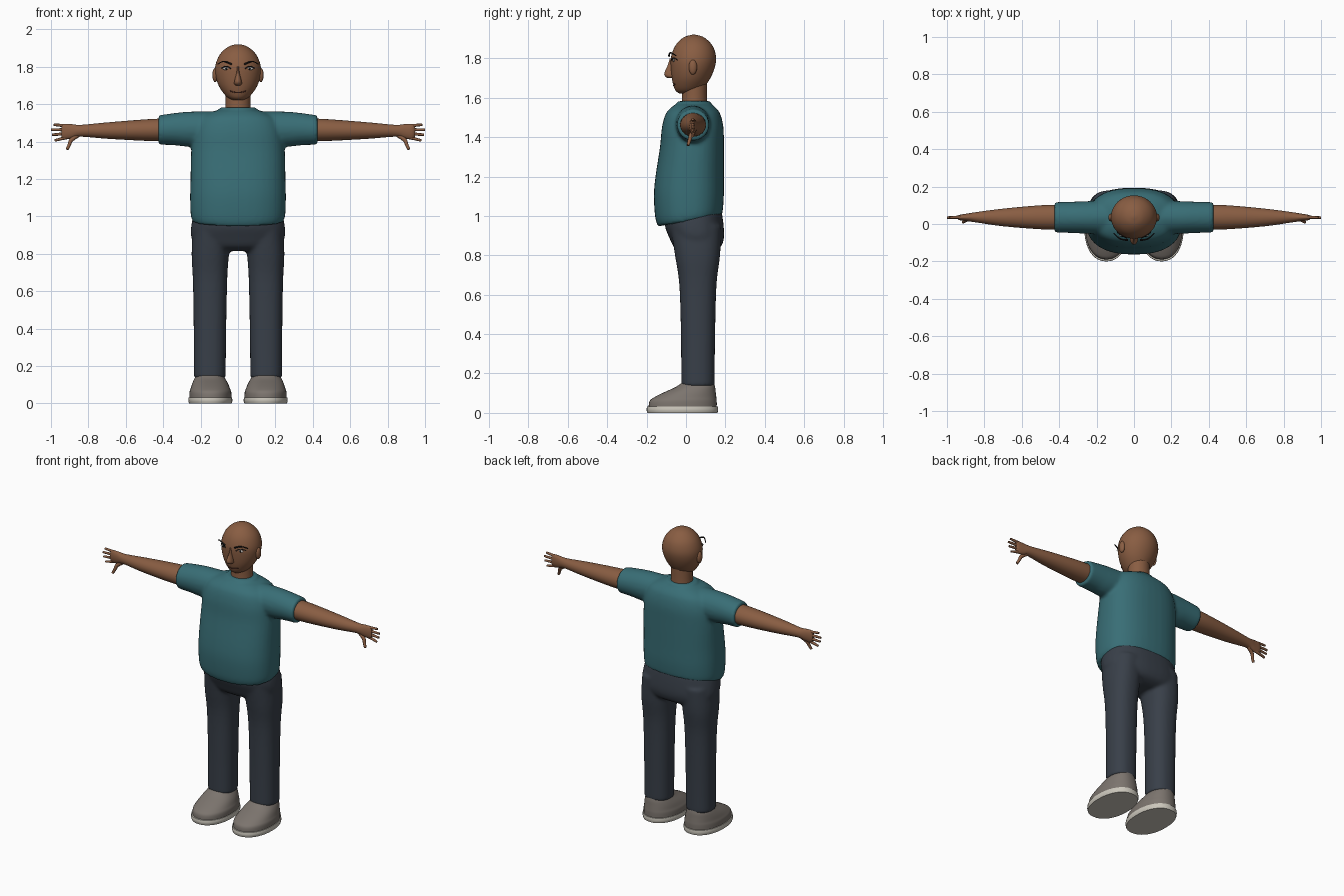
import bpy, bmesh, math
from mathutils import Vector
from mathutils.bvhtree import BVHTree

cube = bpy.data.objects.get("Cube")
if cube:
    bpy.data.objects.remove(cube, do_unlink=True)


def material(name, r, g, b):
    m = bpy.data.materials.new(name)
    m.use_nodes = True
    m.diffuse_color = (r, g, b, 1)
    bsdf = next(n for n in m.node_tree.nodes if n.type == 'BSDF_PRINCIPLED')
    bsdf.inputs["Base Color"].default_value = (r, g, b, 1)
    bsdf.inputs["Roughness"].default_value = 0.8
    return m


SKIN = material("brown skin", 0.25, 0.11, 0.055)
TEAL = material("teal cloth", 0.04, 0.155, 0.18)
SLATE = material("slate cloth", 0.04, 0.05, 0.066)
GREY = material("warm grey shoe", 0.2, 0.175, 0.155)
CREAM = material("cream sole", 0.6, 0.57, 0.5)
BLACK = material("black hair", 0.01, 0.009, 0.009)
WHITE = material("eye white", 0.65, 0.62, 0.58)
LIP = material("lip brown", 0.09, 0.03, 0.02)


def smooth_rings(rings, steps=4):
    """Catmull-Rom interpolation between cross-sections."""
    out = []
    for i in range(len(rings) - 1):
        p = [Vector(rings[min(max(k, 0), len(rings) - 1)]) for k in range(i - 1, i + 3)]
        for s in range(steps):
            t = s / steps
            out.append(0.5 * (2 * p[1] + (p[2] - p[0]) * t
                              + (2 * p[0] - 5 * p[1] + 4 * p[2] - p[3]) * t ** 2
                              + (3 * p[1] - p[0] - 3 * p[2] + p[3]) * t ** 3))
    return out + [Vector(rings[-1])]


def loft(bm, rings, axis='Z', power=2.0, n=40):
    """Rings are (position, u min, u max, v min, v max, tilt)."""
    loops = []
    for pos, u0, u1, v0, v1, tilt in smooth_rings([tuple(r) + (0,) * (6 - len(r)) for r in rings]):
        loop = []
        for k in range(n):
            a = math.tau * k / n
            c, s = math.cos(a), math.sin(a)
            c = math.copysign(abs(c) ** (2 / power), c)
            s = math.copysign(abs(s) ** (2 / power), s)
            u, v = (u0 + u1 + (u1 - u0) * c) / 2, (v0 + v1 + (v1 - v0) * s) / 2
            w = pos + tilt * s
            loop.append(bm.verts.new((u, v, w) if axis == 'Z' else (w, u, v)))
        loops.append(loop)
    for a, b in zip(loops, loops[1:]):
        for k in range(n):
            bm.faces.new((a[k], a[k - 1], b[k - 1], b[k]))
    bm.faces.new(loops[0])
    bm.faces.new(loops[-1])


def shade(ob):
    bpy.ops.object.select_all(action='DESELECT')
    ob.select_set(True)
    bpy.context.view_layer.objects.active = ob
    bpy.ops.object.shade_smooth_by_angle(angle=math.radians(45))


def finish(bm, name, mat, mirror=False, blend=0):
    bmesh.ops.recalc_face_normals(bm, faces=bm.faces[:])
    me = bpy.data.meshes.new(name)
    bm.to_mesh(me)
    bm.free()
    me.materials.append(mat)
    ob = bpy.data.objects.new(name, me)
    bpy.context.collection.objects.link(ob)
    shade(ob)
    if mirror:
        ob.modifiers.new("mirror", 'MIRROR').use_mirror_merge = False
    if blend:
        rm = ob.modifiers.new("fuse", 'REMESH')
        rm.mode, rm.voxel_size, rm.use_smooth_shade = 'VOXEL', 0.01, True
        sm = ob.modifiers.new("soften", 'SMOOTH')
        sm.factor, sm.iterations = 0.5, blend
    return ob


def part(name, mat, rings, axis='Z', power=2.0, mirror=False):
    bm = bmesh.new()
    loft(bm, rings, axis, power)
    return finish(bm, name, mat, mirror)


def ball(name, mat, centre, size, mirror=True):
    bm = bmesh.new()
    bmesh.ops.create_uvsphere(bm, u_segments=24, v_segments=14, radius=1)
    for v in bm.verts:
        v.co = Vector(centre) + v.co * Vector(size)
    return finish(bm, name, mat, mirror)


def tube(name, mat, points, radius, tip=1.0, mirror=True):
    cu = bpy.data.curves.new(name, 'CURVE')
    cu.dimensions, cu.bevel_depth, cu.bevel_resolution = '3D', radius, 2
    cu.use_fill_caps = True
    sp = cu.splines.new('NURBS')
    sp.points.add(len(points) - 1)
    for i, (q, p) in enumerate(zip(sp.points, points)):
        q.co = (*p, 1)
        q.radius = 1 + (tip - 1) * i / (len(points) - 1)
    sp.use_endpoint_u, sp.order_u = True, 3
    cu.materials.append(mat)
    ob = bpy.data.objects.new(name, cu)
    bpy.context.collection.objects.link(ob)
    bpy.ops.object.select_all(action='DESELECT')
    ob.select_set(True)
    bpy.context.view_layer.objects.active = ob
    bpy.ops.object.convert(target='MESH')
    ob = bpy.context.view_layer.objects.active
    shade(ob)
    if mirror:
        ob.modifiers.new("mirror", 'MIRROR').use_mirror_merge = False


def sym(z, r, y0, y1, tilt=0):
    return (z, -r, r, y0, y1, tilt)


# Shirt: torso, sleeves and collar fused together
bm = bmesh.new()
loft(bm, [sym(0.975, 0.243, -0.142, 0.182, 0.028), sym(1.01, 0.253, -0.156, 0.187, 0.02),
          sym(1.1, 0.256, -0.163, 0.192), sym(1.2, 0.254, -0.155, 0.192),
          sym(1.35, 0.25, -0.132, 0.192), sym(1.45, 0.24, -0.122, 0.19),
          sym(1.52, 0.21, -0.102, 0.173), sym(1.555, 0.15, -0.07, 0.145),
          sym(1.57, 0.1, -0.045, 0.125)], power=2.4)
for s in (-1, 1):
    loft(bm, [(s * 0.08, -0.06, 0.13, 1.38, 1.56), (s * 0.25, -0.052, 0.122, 1.372, 1.56),
              (s * 0.34, -0.048, 0.119, 1.38, 1.552), (s * 0.425, -0.045, 0.117, 1.383, 1.54)], 'X')
loft(bm, [sym(1.5, 0.1, -0.04, 0.125), sym(1.55, 0.1, -0.04, 0.125), sym(1.583, 0.096, -0.042, 0.125)])
finish(bm, "shirt", TEAL, blend=5)

# Trousers: hips and legs fused together
bm = bmesh.new()
loft(bm, [sym(1.01, 0.238, -0.11, 0.18, 0.02), sym(0.95, 0.25, -0.105, 0.19, 0.01),
          sym(0.89, 0.25, -0.085, 0.193), sym(0.84, 0.22, -0.06, 0.175),
          sym(0.815, 0.15, -0.02, 0.13)], power=2.4)
for s in (-1, 1):
    loft(bm, [(z, s * a, s * b, y0, y1) for z, a, b, y0, y1 in (
        (0.95, 0.03, 0.24, -0.08, 0.18), (0.8, 0.048, 0.248, -0.056, 0.173),
        (0.65, 0.058, 0.241, -0.034, 0.155), (0.4, 0.063, 0.237, -0.026, 0.148),
        (0.135, 0.066, 0.236, -0.024, 0.145))], power=2.3)
finish(bm, "trousers", SLATE, blend=7)

# Shoes and soles
part("shoes", GREY, [(0.025, 0.035, 0.26, -0.19, 0.156), (0.06, 0.036, 0.259, -0.185, 0.156),
                     (0.08, 0.043, 0.253, -0.16, 0.154), (0.105, 0.053, 0.245, -0.11, 0.151),
                     (0.13, 0.067, 0.234, -0.055, 0.148), (0.15, 0.08, 0.222, -0.025, 0.143)],
     power=2.2, mirror=True)
part("soles", CREAM, [(0, 0.034, 0.262, -0.196, 0.16), (0.015, 0.03, 0.266, -0.2, 0.163),
                      (0.032, 0.032, 0.264, -0.198, 0.162)], power=2.2, mirror=True)

# Arms, palms, fingers and thumbs
part("arms", SKIN, [(0.38, -0.03, 0.102, 1.402, 1.524), (0.5, -0.028, 0.1, 1.404, 1.518),
                    (0.7, -0.012, 0.082, 1.415, 1.502), (0.84, 0.008, 0.064, 1.426, 1.489),
                    (0.89, 0.015, 0.056, 1.416, 1.493), (0.93, 0.02, 0.05, 1.414, 1.494),
                    (0.945, 0.028, 0.042, 1.425, 1.485)], 'X', mirror=True)
fingers = (("index", 0.98, 1.424, 1.405), ("middle", 0.995, 1.443, 1.436),
           ("ring", 1.0, 1.463, 1.463), ("little", 0.985, 1.483, 1.49))
for label, tip_x, z0, z1 in fingers:
    tube(label + "_fingers", SKIN, [(0.9, 0.036, z0), (0.95, 0.037, (z0 + z1) / 2),
                                    (tip_x, 0.034, z1)], 0.0095, 0.7)
tube("thumbs", SKIN, [(0.855, 0.034, 1.435), (0.895, 0.025, 1.41), (0.9, 0.018, 1.385),
                      (0.914, 0.01, 1.358)], 0.013, 0.6)

# Head and neck
head = part("head", SKIN, [sym(1.622, 0.03, -0.035, 0.05), sym(1.635, 0.055, -0.052, 0.075),
                           sym(1.66, 0.079, -0.063, 0.098), sym(1.7, 0.104, -0.072, 0.124),
                           sym(1.75, 0.12, -0.077, 0.145), sym(1.8, 0.122, -0.077, 0.153),
                           sym(1.85, 0.106, -0.062, 0.142), sym(1.885, 0.08, -0.038, 0.118),
                           sym(1.91, 0.045, -0.005, 0.085), sym(1.92, 0.008, 0.032, 0.048)])
part("neck", SKIN, [sym(1.54, 0.07, -0.025, 0.11), sym(1.6, 0.066, -0.02, 0.106),
                    sym(1.69, 0.066, -0.02, 0.106)])
ball("ears", SKIN, (0.122, 0.035, 1.755), (0.015, 0.021, 0.038))
part("nose", SKIN, [sym(1.8, 0.006, -0.082, -0.05), sym(1.765, 0.009, -0.093, -0.05),
                    sym(1.725, 0.019, -0.11, -0.05), sym(1.708, 0.02, -0.105, -0.05),
                    sym(1.699, 0.01, -0.092, -0.05)])

# Facial details placed on the head surface
tree = BVHTree.FromPolygons([v.co for v in head.data.vertices],
                            [p.vertices for p in head.data.polygons])


def on_face(x, z, lift=0.002):
    hit = tree.ray_cast(Vector((x, -1, z)), Vector((0, 1, 0)))[0]
    return (x, hit.y - lift, z)


ball("eyes", WHITE, on_face(0.062, 1.79, 0), (0.02, 0.005, 0.008))
ball("irises", BLACK, on_face(0.062, 1.79, 0.003), (0.007, 0.004, 0.007))
tube("eyelids", BLACK, [on_face(x, z, 0.004) for x, z in
                        ((0.038, 1.789), (0.05, 1.801), (0.072, 1.803), (0.09, 1.792))], 0.0025)
tube("eyebrows", BLACK, [(0.034, -0.086, 1.812), (0.06, -0.085, 1.826),
                         (0.085, -0.074, 1.83), (0.108, -0.05, 1.813)], 0.005, 0.5)
tube("mouth", LIP, [on_face(x, 1.661 + 5 * x * x) for x in (-0.042, -0.025, 0, 0.025, 0.042)],
     0.003, mirror=False)
